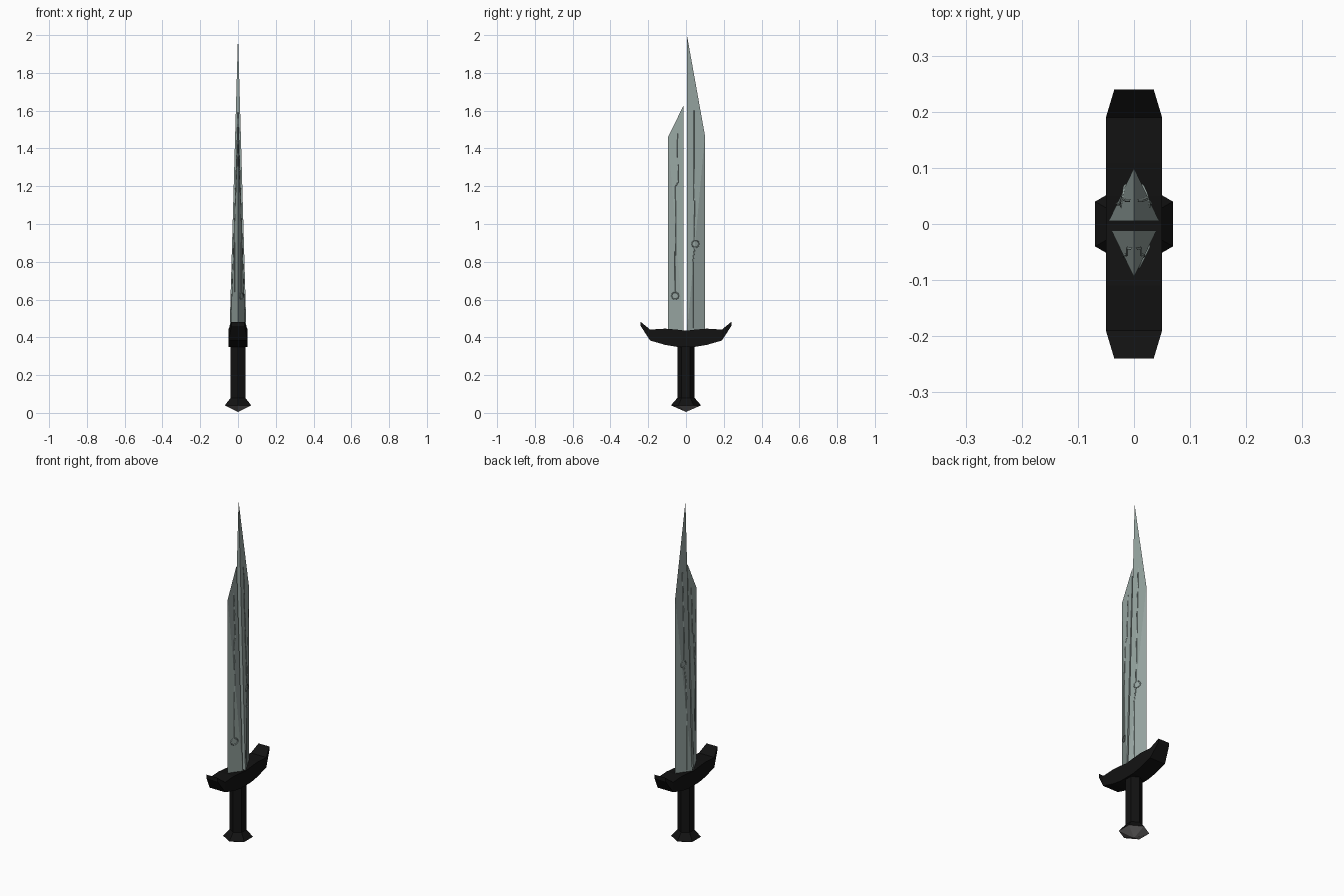
import bpy, bmesh, math

if "Cube" in bpy.data.objects:
    bpy.data.objects.remove(bpy.data.objects["Cube"])


def material(name, rgb):
    m = bpy.data.materials.new(name)
    m.diffuse_color = (*rgb, 1)
    m.use_nodes = True
    m.node_tree.nodes["Principled BSDF"].inputs["Base Color"].default_value = m.diffuse_color
    return m


STEEL = material("steel", (0.31, 0.38, 0.36))
BLACK = material("black", (0.006, 0.006, 0.006))
GREY = material("grey", (0.2, 0.19, 0.19))


def mesh_object(name, verts, faces, mat):
    bm = bmesh.new()
    vs = [bm.verts.new(v) for v in verts]
    for f in faces:
        bm.faces.new([vs[i] for i in f])
    bmesh.ops.recalc_face_normals(bm, faces=bm.faces)
    me = bpy.data.meshes.new(name)
    bm.to_mesh(me)
    bm.free()
    me.materials.append(mat)
    ob = bpy.data.objects.new(name, me)
    bpy.context.collection.objects.link(ob)
    return ob


def hex_part(name, r1, r2, z1, z2, mat):
    # six-sided segment with corners on the y axis
    bpy.ops.mesh.primitive_cone_add(vertices=6, radius1=r1, radius2=r2,
                                    depth=z2 - z1, location=(0, 0, (z1 + z2) / 2))
    ob = bpy.context.object
    ob.name = name
    ob.data.materials.append(mat)


# Handle and pommel
hex_part("grip", 0.045, 0.045, 0.07, 0.37, BLACK)
hex_part("pommel_collar", 0.08, 0.045, 0.04, 0.08, BLACK)
hex_part("pommel_point", 0, 0.08, 0.005, 0.04, GREY)

# Crossguard: sections along y (y, bottom, top, half width)
half = [(0.05, 0.35, 0.441, 0.05), (0.11, 0.36, 0.446, 0.05),
        (0.19, 0.383, 0.441, 0.05), (0.24, 0.46, 0.482, 0.035)]
sections = [(-y, b, t, w) for y, b, t, w in reversed(half)] + [(0, 0.35, 0.435, 0.05)] + half
verts, faces = [], []
for y, b, t, w in sections:
    verts += [(-w, y, b), (w, y, b), (w, y, t), (-w, y, t)]
n = len(sections)
for i in range(n - 1):
    for k in range(4):
        a, c = 4 * i + k, 4 * i + (k + 1) % 4
        faces.append((a, c, c + 4, a + 4))
faces += [(0, 1, 2, 3), tuple(range(4 * n - 4, 4 * n))]
mesh_object("crossguard", verts, faces, BLACK)

# Blade halves: wide inner edge tapering to a tip, sharp outer edge
BASE = 0.42


def blade(name, yi, yo, shoulder, tip, w):
    verts = [(w, yi, BASE), (-w, yi, BASE), (0, yo, BASE), (0, yo, shoulder), (0, yi, tip)]
    faces = [(0, 2, 3), (0, 3, 4), (1, 3, 2), (1, 4, 3), (0, 4, 1), (0, 1, 2)]
    mesh_object(name, verts, faces, STEEL)

    def surface(y, z):
        u = (y - yi) / (yo - yi)
        edge = tip + (shoulder - tip) * u
        return w * min(1 - u, (edge - z) / (tip - BASE))
    return surface


long_face = blade("long_blade", 0.005, 0.1, 1.47, 2.0, 0.045)
short_face = blade("short_blade", -0.012, -0.095, 1.46, 1.63, 0.04)


# Fine circuit-like inlays following the blade faces
def inlay(name, surface, side, pts, cyclic=False):
    path = []
    for (y0, z0), (y1, z1) in zip(pts, pts[1:] + pts[:1]):
        steps = max(1, int(abs(z1 - z0) / 0.08))
        path += [(y0 + (y1 - y0) * k / steps, z0 + (z1 - z0) * k / steps) for k in range(steps)]
        if (y1, z1) == pts[-1] and not cyclic:
            path.append((y1, z1))
            break
    cu = bpy.data.curves.new(name, 'CURVE')
    cu.dimensions = '3D'
    cu.bevel_depth = 0.003
    cu.bevel_resolution = 0
    sp = cu.splines.new('POLY')
    sp.points.add(len(path) - 1)
    for p, (y, z) in zip(sp.points, path):
        p.co = (side * surface(y, z), y, z, 1)
    sp.use_cyclic_u = cyclic
    cu.materials.append(STEEL)
    bpy.context.collection.objects.link(bpy.data.objects.new(name, cu))


def ring(name, surface, side, y, z, r=0.019):
    inlay(name, surface, side,
          [(y + r * math.cos(i * math.pi / 5), z + r * math.sin(i * math.pi / 5))
           for i in range(10)], True)


for side, tag, zr in ((1, "right", 0.895), (-1, "left", 1.07)):
    ring("long_ring_" + tag, long_face, side, 0.05, zr)
    inlay("long_upper_line_" + tag, long_face, side, [(0.046, zr + 0.02), (0.042, 1.3), (0.042, 1.6)])
    inlay("long_lower_line_" + tag, long_face, side, [(0.046, zr - 0.02), (0.036, zr - 0.1), (0.036, 0.45)])
    inlay("short_line_" + tag, short_face, side,
          [(-0.058, 0.64), (-0.055, 1.2), (-0.043, 1.22), (-0.045, 1.48)])
ring("short_ring", short_face, 1, -0.058, 0.62)
